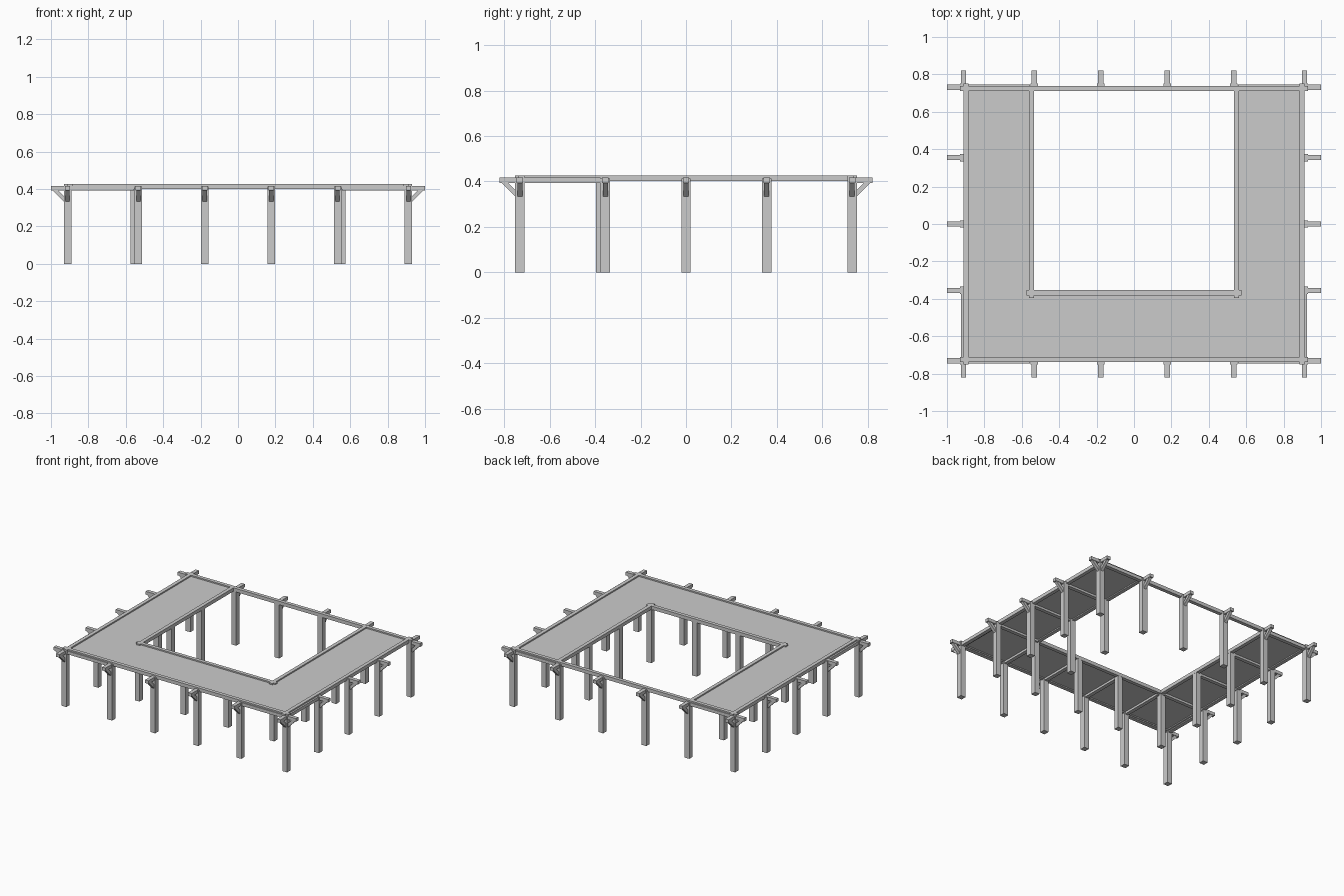
import bpy
import bmesh
from mathutils import Vector

cube = bpy.data.objects.get("Cube")
if cube:
    bpy.data.objects.remove(cube, do_unlink=True)

# Single grey finish
grey = bpy.data.materials.new("plain_grey")
grey.use_nodes = True
colour = (0.6, 0.6, 0.6, 1)
grey.diffuse_color = colour
grey.node_tree.nodes["Principled BSDF"].inputs["Base Color"].default_value = colour

# Layout
XS = [-0.911, -0.533, -0.178, 0.178, 0.533, 0.911]
YS = [-0.731, -0.355, 0, 0.355, 0.731]
EX, EY = 0.912, 0.737        # outer rim faces
IX, IY = 0.534, -0.354       # faces of the courtyard opening
PX, PY = 0.555, -0.375       # inner post lines
HALF = 0.02                  # half post width
REACH = 0.09                 # arm reach beyond a post centre
RIM = 0.027                  # rim beam width
BEAM_LOW, BEAM_TOP = 0.393, 0.417
RIM_LOW, RIM_TOP = 0.401, 0.427


def finish(bm, name):
    bmesh.ops.recalc_face_normals(bm, faces=bm.faces)
    mesh = bpy.data.meshes.new(name)
    bm.to_mesh(mesh)
    bm.free()
    mesh.materials.append(grey)
    obj = bpy.data.objects.new(name, mesh)
    bpy.context.collection.objects.link(obj)
    return obj


def box(name, x, y, z):
    """Box between the given pairs of limits."""
    bm = bmesh.new()
    bmesh.ops.create_cube(bm, size=1)
    for v in bm.verts:
        v.co = [(a + b) / 2 + c * abs(b - a) for c, (a, b) in zip(v.co, (x, y, z))]
    return finish(bm, name)


def post(name, x, y):
    box(name, (x - HALF, x + HALF), (y - HALF, y + HALF), (0, BEAM_TOP - 0.004))


def brace(x, y, out):
    """Diagonal strut under an arm, running from the post face outward."""
    out = Vector(out)
    side = Vector((-out.y, out.x, 0)) * 0.011
    base = Vector((x, y, 0)) + out * HALF
    profile = [(0, 0.333), (0.06, BEAM_LOW), (0.03, BEAM_LOW), (0, 0.363)]
    bm = bmesh.new()
    verts = [bm.verts.new(base - side + out * d + Vector((0, 0, z))) for d, z in profile]
    face = bm.faces.new(verts)
    new = bmesh.ops.extrude_face_region(bm, geom=[face])["geom"]
    bmesh.ops.translate(bm, vec=side * 2, verts=[g for g in new if isinstance(g, bmesh.types.BMVert)])
    finish(bm, "arm_brace")


def beam_x(x0, x1, y):
    box("cross_beam", (x0, x1), (y - 0.014, y + 0.014), (BEAM_LOW, BEAM_TOP))


def beam_y(x, y0, y1):
    box("cross_beam", (x - 0.014, x + 0.014), (y0, y1), (BEAM_LOW, BEAM_TOP))


# Outer posts
for x in XS:
    for y in YS:
        if abs(x) > 0.9 or abs(y) > 0.7:
            post("outer_post", x, y)

# Inner posts around the courtyard
for x in (-PX, XS[2], XS[3], PX):
    post("inner_post", x, PY)
for x in (-PX, PX):
    for y in YS[2:4]:
        post("inner_post", x, y)

# Side beams with overhanging arms
for s in (-1, 1):
    for y in YS:
        beam_x(s * PX, s * (XS[-1] + REACH - 0.001), y)
        brace(s * XS[-1], y, (s, 0, 0))

# Front beams reach the inner posts; rear arms stop at the back rim
for x in XS:
    beam_y(x, YS[0] - REACH, PY)
    brace(x, YS[0], (0, -1, 0))
    beam_y(x, EY - RIM, YS[-1] + REACH)
    brace(x, YS[-1], (0, 1, 0))

# Raised outer rim
end_x, end_y = XS[-1] + HALF, YS[-1] + HALF
for s in (-1, 1):
    box("outer_rim", (-end_x, end_x), sorted((s * EY, s * (EY - RIM))), (RIM_LOW, RIM_TOP))
    box("outer_rim", sorted((s * EX, s * (EX - RIM))), (-end_y, end_y), (RIM_LOW, RIM_TOP))

# Raised rim around the courtyard
box("inner_rim", (-PX - HALF, PX + HALF), (IY - RIM, IY), (RIM_LOW, RIM_TOP))
for s in (-1, 1):
    box("inner_rim", sorted((s * IX, s * (IX + RIM))), (PY - HALF, EY), (RIM_LOW, RIM_TOP))

# Roof panels in a U shape
PANEL = (0.409, 0.4175)
box("front_roof_panel", (-EX + 0.01, EX - 0.01), (-EY + 0.01, IY - 0.01), PANEL)
for s in (-1, 1):
    box("side_roof_panel", sorted((s * (IX + 0.01), s * (EX - 0.01))), (IY - 0.01, EY - 0.01), PANEL)
